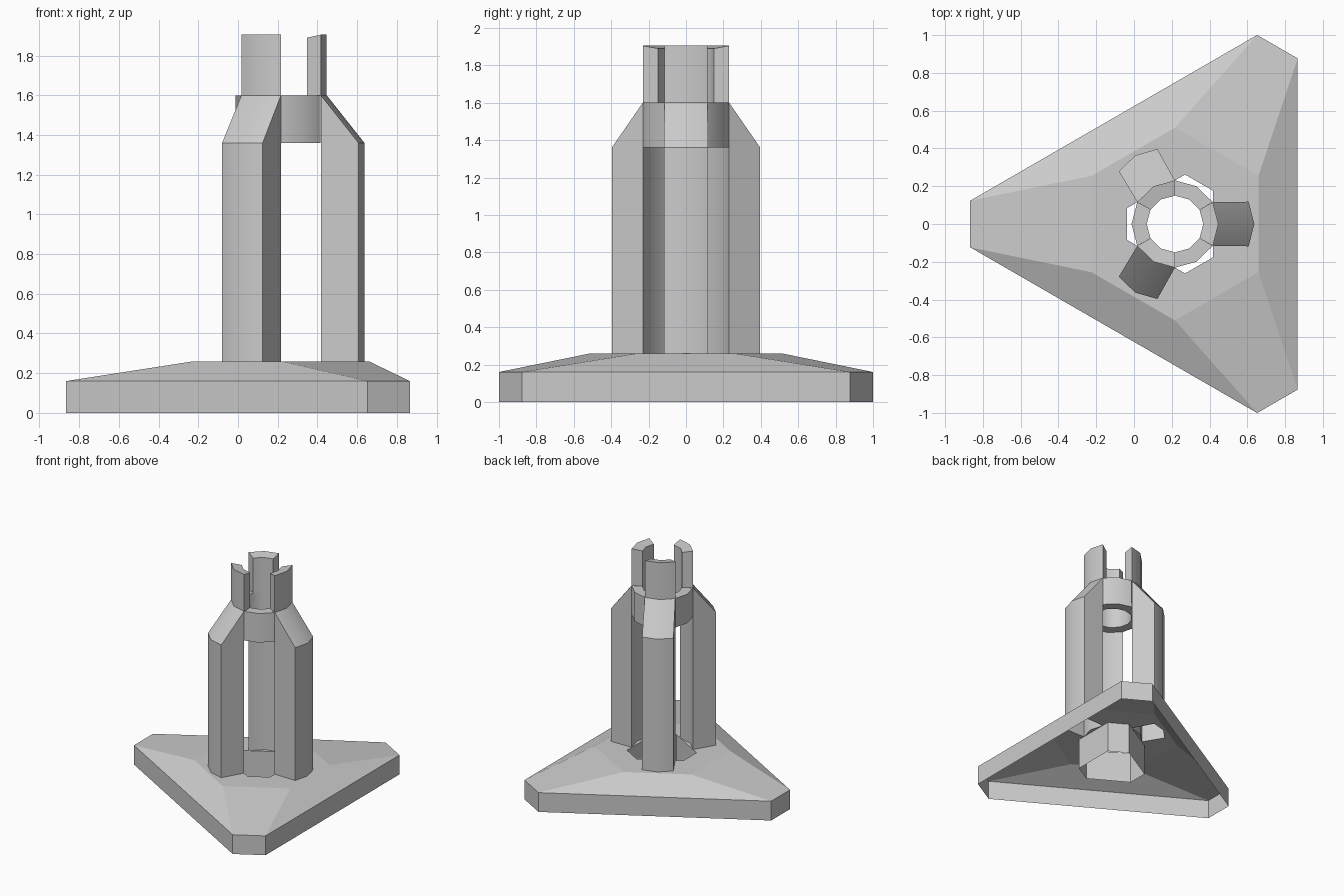
import bpy, bmesh
from math import radians
from mathutils import Matrix, Vector

cube = bpy.data.objects.get("Cube")
if cube:
    bpy.data.objects.remove(cube, do_unlink=True)

CENTRE = Vector((0.217, 0, 0))
SECTORS = (0, 120, 240)

grey = bpy.data.materials.new("light_grey")
grey.use_nodes = True
colour = (0.6, 0.6, 0.6, 1)
grey.diffuse_color = colour
grey.node_tree.nodes["Principled BSDF"].inputs["Base Color"].default_value = colour


def at(points, z, turn=0):
    """Lift plan points to height z, turned about the axis."""
    rot = Matrix.Rotation(radians(turn), 3, 'Z')
    return [rot @ Vector((x, y, z)) for x, y in points]


def strip(low, high):
    """Quads between two rows of points."""
    return [[low[i], low[i + 1], high[i + 1], high[i]] for i in range(len(low) - 1)]


def build(name, faces, turn=0, smooth=True):
    bm = bmesh.new()
    for pts in faces:
        bm.faces.new([bm.verts.new(p) for p in pts])
    bmesh.ops.remove_doubles(bm, verts=bm.verts, dist=0.0005)
    bmesh.ops.recalc_face_normals(bm, faces=bm.faces)
    bm.transform(Matrix.Translation(CENTRE) @ Matrix.Rotation(radians(turn), 4, 'Z'))
    mesh = bpy.data.meshes.new(name)
    bm.to_mesh(mesh)
    bm.free()
    mesh.materials.append(grey)
    ob = bpy.data.objects.new(name, mesh)
    bpy.context.collection.objects.link(ob)
    if smooth:
        bpy.ops.object.select_all(action='DESELECT')
        ob.select_set(True)
        bpy.context.view_layer.objects.active = ob
        bpy.ops.object.shade_smooth_by_angle(angle=radians(35))
    return ob


# Plan outlines of one third of the model
rim = [(0.649, -0.877), (0.649, 0.877)]
plateau = [(0.442, -0.255), (0.442, 0.255)]
socket = [(0.2, -0.177), (0.2, 0.177)]
leg_outer = [(0.39, -0.118), (0.42, 0), (0.39, 0.118)]
ring_outer = [(0.2, -0.115), (0.23, 0), (0.2, 0.115)]
ring_inner = [(0.13, -0.075), (0.15, 0), (0.13, 0.075)]
FLOOR, RIM, DECK, SHOULDER, COLLAR, TIP_IN, TIP = 0, 0.16, 0.26, 1.36, 1.6, 1.89, 1.905

# Hollow base with a socket hanging under the deck
faces = []
for a in SECTORS:
    b = a + 120
    rows = [at(rim, FLOOR, a), at(rim, RIM, a), at(plateau, DECK, a)]
    ends = [at(rim, FLOOR, b), at(rim, RIM, b), at(plateau, DECK, b)]
    for i in range(2):
        faces += strip(rows[i], rows[i + 1])
        faces.append([rows[i][1], ends[i][0], ends[i + 1][0], rows[i + 1][1]])
    hole, hole_next = at(socket, DECK, a), at(socket, DECK, b)
    low, low_next = at(socket, FLOOR, a), at(socket, FLOOR, b)
    inner, outer = at(ring_outer, DECK, a), at(leg_outer, DECK, a)
    # deck around the leg, deck between legs, sliver inside the leg
    faces.append([rows[2][0], rows[2][1], hole[1], inner[2], *reversed(outer), inner[0], hole[0]])
    faces.append([rows[2][1], ends[2][0], hole_next[0], hole[1]])
    faces.append(inner)
    # socket walls
    faces.append([low[0], low[1], hole[1], inner[2], inner[0], hole[0]])
    faces.append([low[1], low_next[0], hole_next[0], hole[1]])
build("base", faces, smooth=False)

# Legs with sloping shoulders, and prongs above them
for n, a in enumerate(SECTORS, 1):
    o0, o1, o2 = at(leg_outer, DECK), at(leg_outer, SHOULDER), at(ring_outer, COLLAR)
    i0, i1 = at(ring_outer, DECK), at(ring_outer, SHOULDER)
    leg = strip(o0, o1) + strip(o1, o2) + strip(i0, i1)
    for k in (0, 2):
        leg.append([i0[k], o0[k], o1[k], o2[k], i1[k]])
    leg += strip(i1, o1)
    build(f"leg_{n}", leg, a)

    p0, p1 = at(ring_outer, COLLAR), at(ring_outer, TIP)
    q0, q1 = at(ring_inner, COLLAR), at(ring_inner, TIP_IN)
    prong = strip(p0, p1) + strip(q0, q1) + strip(q1, p1)
    for k in (0, 2):
        prong.append([q0[k], p0[k], p1[k], q1[k]])
    build(f"prong_{n}", prong, a)

# Collar joining the legs
faces = []
for a in range(0, 360, 60):
    o0, o1 = at(ring_outer, SHOULDER, a), at(ring_outer, COLLAR, a)
    i0, i1 = at(ring_inner, SHOULDER, a), at(ring_inner, COLLAR, a)
    faces += strip(o0, o1) + strip(i0, i1) + strip(i0, o0) + strip(i1, o1)
build("collar", faces)
